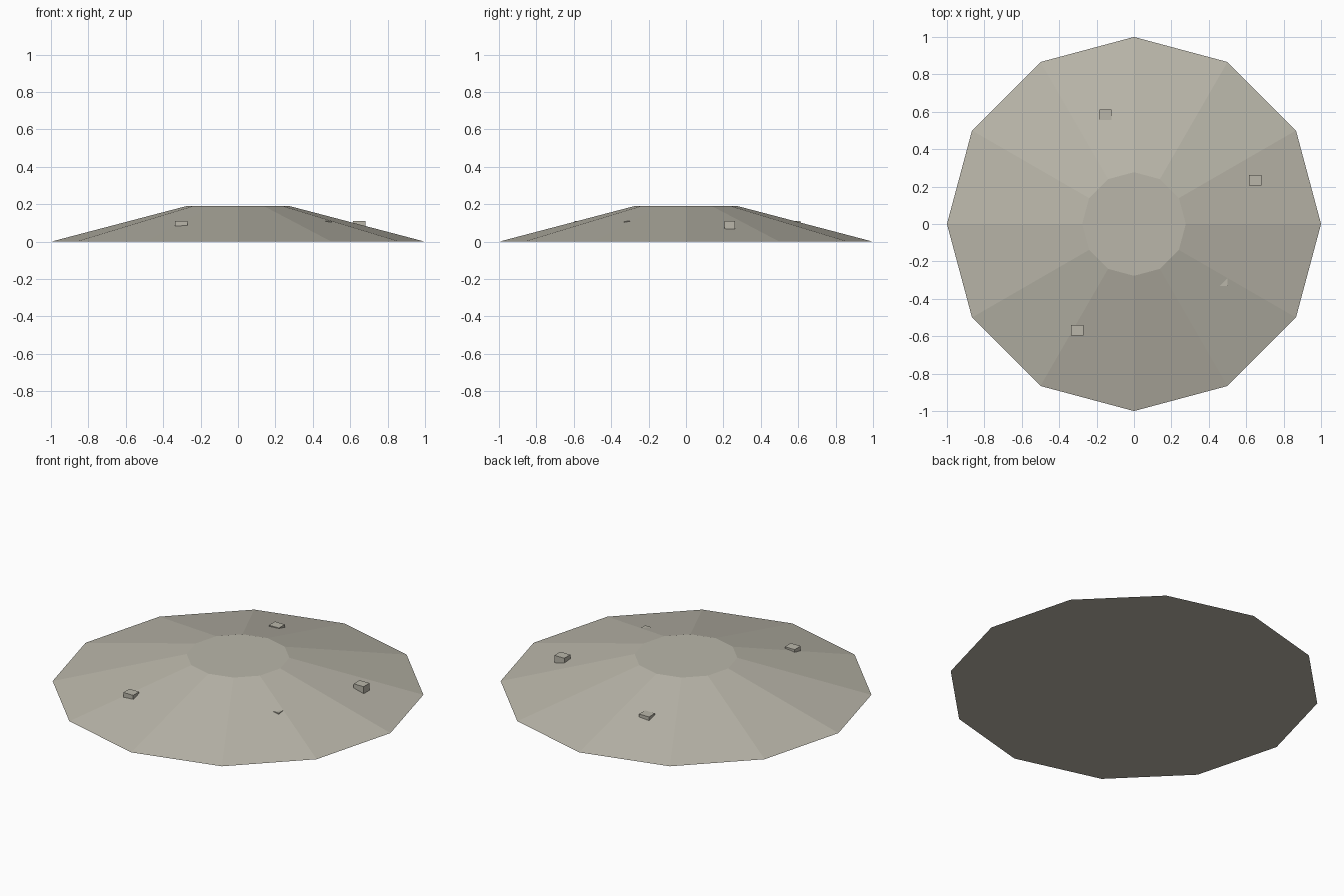
import bpy, bmesh, math

if "Cube" in bpy.data.objects:
    bpy.data.objects.remove(bpy.data.objects["Cube"])

# Materials
def material(name, rgb):
    m = bpy.data.materials.new(name)
    m.diffuse_color = (*rgb, 1)
    m.use_nodes = True
    m.node_tree.nodes["Principled BSDF"].inputs["Base Color"].default_value = m.diffuse_color
    return m

stone = material("pale stone", (0.49, 0.47, 0.40))

def add_object(name, bm, mat):
    bmesh.ops.recalc_face_normals(bm, faces=bm.faces)
    me = bpy.data.meshes.new(name)
    bm.to_mesh(me)
    bm.free()
    me.materials.append(mat)
    ob = bpy.data.objects.new(name, me)
    bpy.context.collection.objects.link(ob)
    return ob

# Twelve-sided mound with a flat top
SIDES, HEIGHT, TOP_R = 12, 0.19, 0.277
bm = bmesh.new()
def ring(r, z):
    return [bm.verts.new((r * math.cos(math.tau * i / SIDES),
                          r * math.sin(math.tau * i / SIDES), z)) for i in range(SIDES)]
low, high = ring(1, 0), ring(TOP_R, HEIGHT)
bm.faces.new(low)
bm.faces.new(high)
for i in range(SIDES):
    j = (i + 1) % SIDES
    bm.faces.new((low[i], low[j], high[j], high[i]))
add_object("mound", bm, stone)

# Small blocks half buried in the slope
for n, (x, y) in enumerate([(0.648, 0.233), (-0.153, 0.583), (-0.303, -0.567), (0.467, -0.303)]):
    bm = bmesh.new()
    bmesh.ops.create_cube(bm, size=1)
    for v in bm.verts:
        v.co = (x + v.co.x * 0.065, y + v.co.y * 0.056, 0.09 + v.co.z * 0.042)
    add_object(f"rock_{n + 1}", bm, stone)
